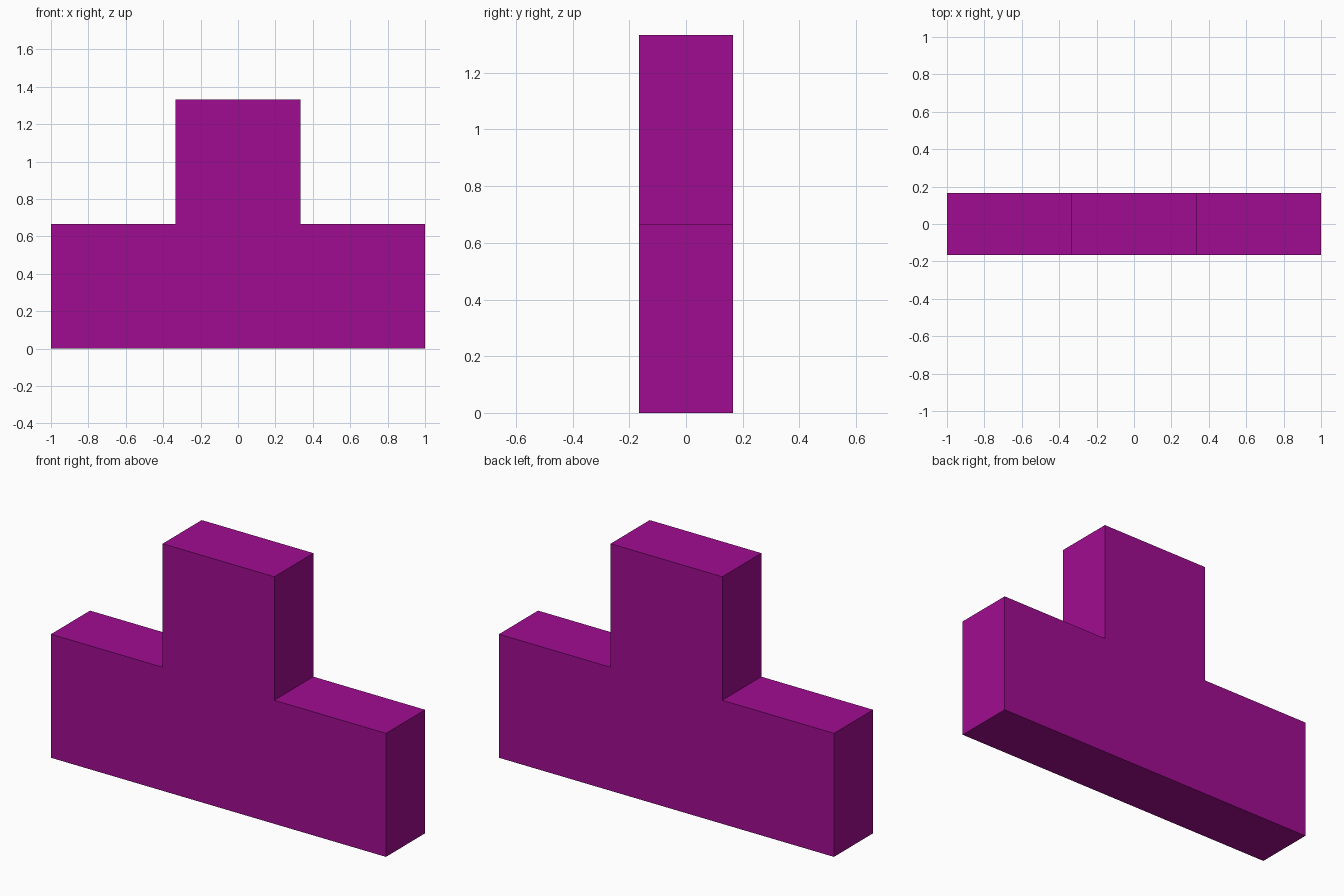
import bpy, bmesh

if "Cube" in bpy.data.objects:
    bpy.data.objects.remove(bpy.data.objects["Cube"])

U = 1 / 3    # half the width of one square of the T
T = U / 2    # half thickness

# Single flat colour
purple = bpy.data.materials.new("magenta purple")
purple.diffuse_color = (0.352, 0.0037, 0.283, 1)
purple.use_nodes = True
purple.node_tree.nodes["Principled BSDF"].inputs["Base Color"].default_value = purple.diffuse_color

# T-shaped block: right half of the outline, mirrored to the left
half = [(3 * U, 0), (3 * U, 2 * U), (U, 2 * U), (U, 4 * U)]
outline = half + [(-x, z) for x, z in reversed(half)]

bm = bmesh.new()
front = bm.faces.new([bm.verts.new((x, -T, z)) for x, z in outline])
extruded = bmesh.ops.extrude_face_region(bm, geom=[front], use_keep_orig=True)
moved = [v for v in extruded["geom"] if isinstance(v, bmesh.types.BMVert)]
bmesh.ops.translate(bm, verts=moved, vec=(0, 2 * T, 0))
bmesh.ops.recalc_face_normals(bm, faces=bm.faces)

mesh = bpy.data.meshes.new("t_block")
bm.to_mesh(mesh)
bm.free()
mesh.materials.append(purple)
bpy.context.collection.objects.link(bpy.data.objects.new("t_block", mesh))
